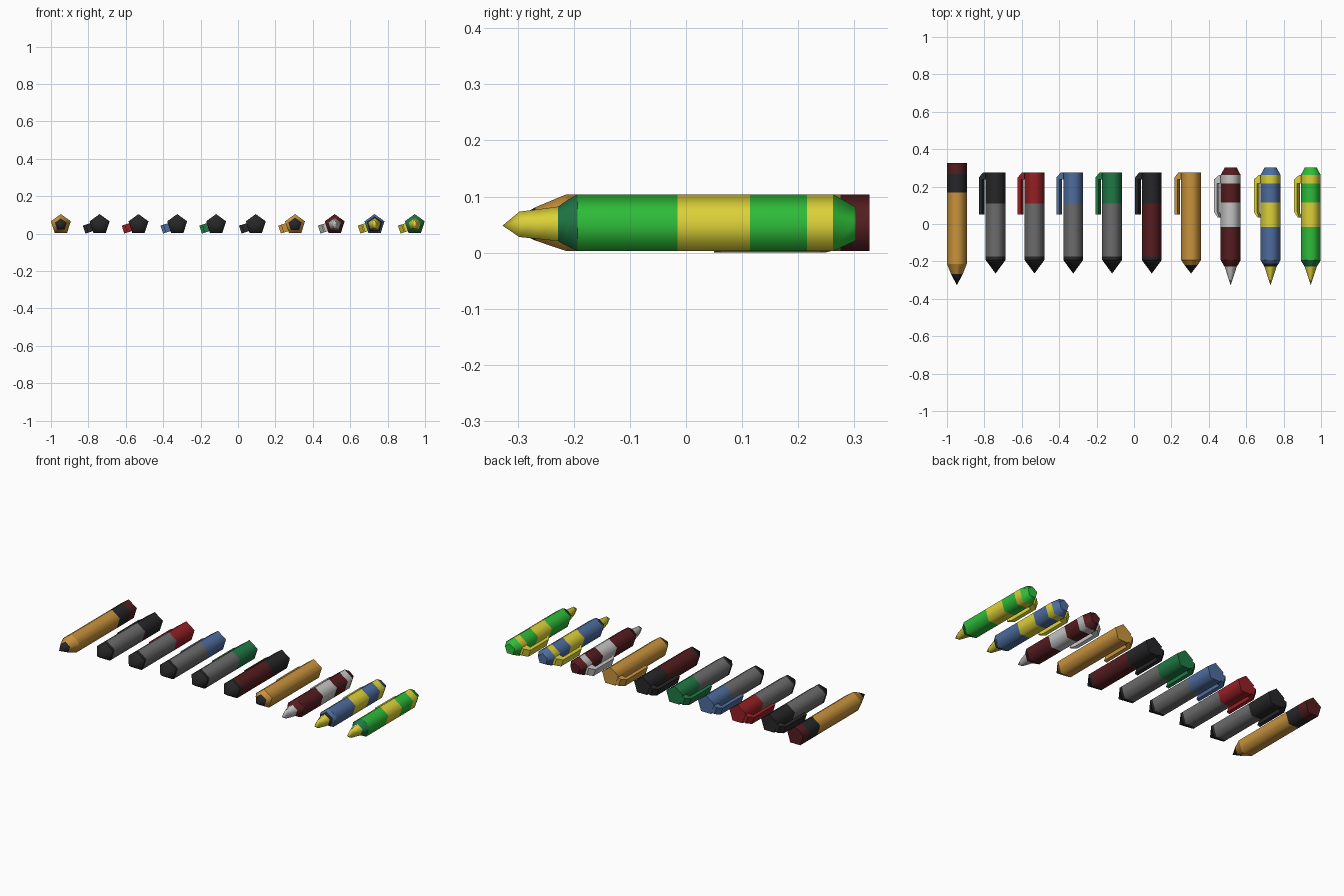
import bpy, bmesh, math
from mathutils import Vector

if "Cube" in bpy.data.objects:
    bpy.data.objects.remove(bpy.data.objects["Cube"])

COLORS = {
    "tan": (.58, .29, .045), "grey": (.15, .15, .15), "black": (.02, .02, .022),
    "maroon": (.09, .012, .014), "red": (.30, .014, .018), "blue": (.075, .15, .34),
    "dark_green": (.014, .19, .06), "white": (.55, .55, .55),
    "bright_green": (.027, .50, .04), "yellow": (.72, .64, .04),
}
MATS = {}
for n, c in COLORS.items():
    MATS[n] = bpy.data.materials.new(n)
    MATS[n].diffuse_color = (*c, 1)

R, ZC = .056, .048       # barrel radius and axis height


def finish(bm, name, colors, loc):
    bmesh.ops.recalc_face_normals(bm, faces=bm.faces)
    me = bpy.data.meshes.new(name)
    bm.to_mesh(me)
    bm.free()
    for c in colors:
        me.materials.append(MATS[c])
    ob = bpy.data.objects.new(name, me)
    ob.location = loc
    bpy.context.collection.objects.link(ob)


def barrel(name, x, profile):
    """Five-sided turned body. profile: (y, radius, colour of the next band, x squash)."""
    bm = bmesh.new()
    colors = list(dict.fromkeys(p[2] for p in profile[:-1]))
    rings = []
    for y, r, _, s in profile:
        if r == 0:
            rings.append([bm.verts.new((0, y, 0))] * 5)
        else:
            rings.append([bm.verts.new((r * s * math.sin(a), y, r * math.cos(a)))
                          for a in (math.tau * i / 5 for i in range(5))])
    bm.faces.new(rings[0])           # flat back end
    for k in range(len(rings) - 1):
        a, b = rings[k], rings[k + 1]
        for i in range(5):
            j = (i + 1) % 5
            vs = list(dict.fromkeys((a[i], a[j], b[j], b[i])))
            f = bm.faces.new(vs)
            f.material_index = colors.index(profile[k][2])
            f.smooth = True

    # crisp rings wherever the profile turns
    def slope(k):
        return math.atan2(profile[k + 1][1] - profile[k][1], profile[k][0] - profile[k + 1][0])
    for k in range(len(rings) - 1):
        if k == 0 or abs(slope(k) - slope(k - 1)) > .3:
            for i in range(5):
                e = bm.edges.get((rings[k][i], rings[k][(i + 1) % 5]))
                if e:
                    e.smooth = False
    finish(bm, name, colors, (x, 0, ZC))


def clip(name, x, color, outline):
    """Pocket clip: outline of (y, distance from axis), extruded across the lower left side."""
    bm = bmesh.new()
    a = math.radians(198)
    out = Vector((math.cos(a), 0, math.sin(a)))
    side = Vector((-out.z, 0, out.x)) * .0222
    f = bm.faces.new([bm.verts.new(out * d + Vector((0, y, 0)) - side) for y, d in outline])
    ext = bmesh.ops.extrude_face_region(bm, geom=[f])
    bmesh.ops.translate(bm, vec=side * 2,
                        verts=[v for v in ext["geom"] if isinstance(v, bmesh.types.BMVert)])
    finish(bm, name, [color], (x, 0, ZC))


# pencil with eraser and collar
barrel("pencil", -.947, [(.327, R, "maroon", 1), (.268, R, "black", 1), (.168, R, "tan", 1),
                         (-.213, R, "tan", 1), (-.268, .033, "black", 1), (-.327, 0, "", 1)])

# capped ballpoint pens
CAP_CLIP = [(.275, .04), (.275, .064), (.248, .087), (.05, .087), (.05, .069),
            (.237, .069), (.237, .04)]
for i, (x, cap, body) in enumerate([(-.74, "black", "grey"), (-.532, "red", "grey"),
                                    (-.325, "blue", "grey"), (-.117, "dark_green", "grey"),
                                    (.095, "black", "maroon")]):
    barrel(f"capped_pen_{i + 1}", x, [(.276, R, cap, 1), (.11, R, body, 1), (-.175, R, "black", 1),
                                      (-.192, R, "black", 1), (-.265, 0, "", 1)])
    clip(f"capped_pen_clip_{i + 1}", x, cap, CAP_CLIP)

# plain tan pen
barrel("tan_pen", .305, [(.276, R, "tan", 1), (-.192, R, "tan", 1),
                         (-.219, .037, "black", 1), (-.265, 0, "", 1)])
clip("tan_pen_clip", .305, "tan", CAP_CLIP)

# banded markers with chisel tips
MARKER_CLIP = [(.262, .04), (.262, .058), (.238, .087), (.065, .087), (.035, .066),
               (.035, .058), (.065, .069), (.216, .069), (.216, .04)]
for i, (x, main, band, collar) in enumerate([(.517, "maroon", "white", "maroon"),
                                             (.73, "blue", "yellow", "black"),
                                             (.945, "bright_green", "yellow", "dark_green")]):
    barrel(f"marker_{i + 1}", x, [
        (.303, .033, main, 1), (.262, R, band, 1), (.216, R, main, 1), (.114, R, band, 1),
        (-.015, R, main, 1), (-.193, R, main if collar == "black" else collar, 1),
        (-.212, .045, collar, 1), (-.228, .034, band, 1),
        (-.265, .029, band, .75), (-.297, .025, band, .42), (-.327, 0, "", 1)])
    clip(f"marker_clip_{i + 1}", x, band, MARKER_CLIP)

for m in bpy.data.materials:
    if m.users and not m.is_grease_pencil:
        m.use_nodes = True
        m.node_tree.nodes["Principled BSDF"].inputs["Base Color"].default_value = m.diffuse_color
